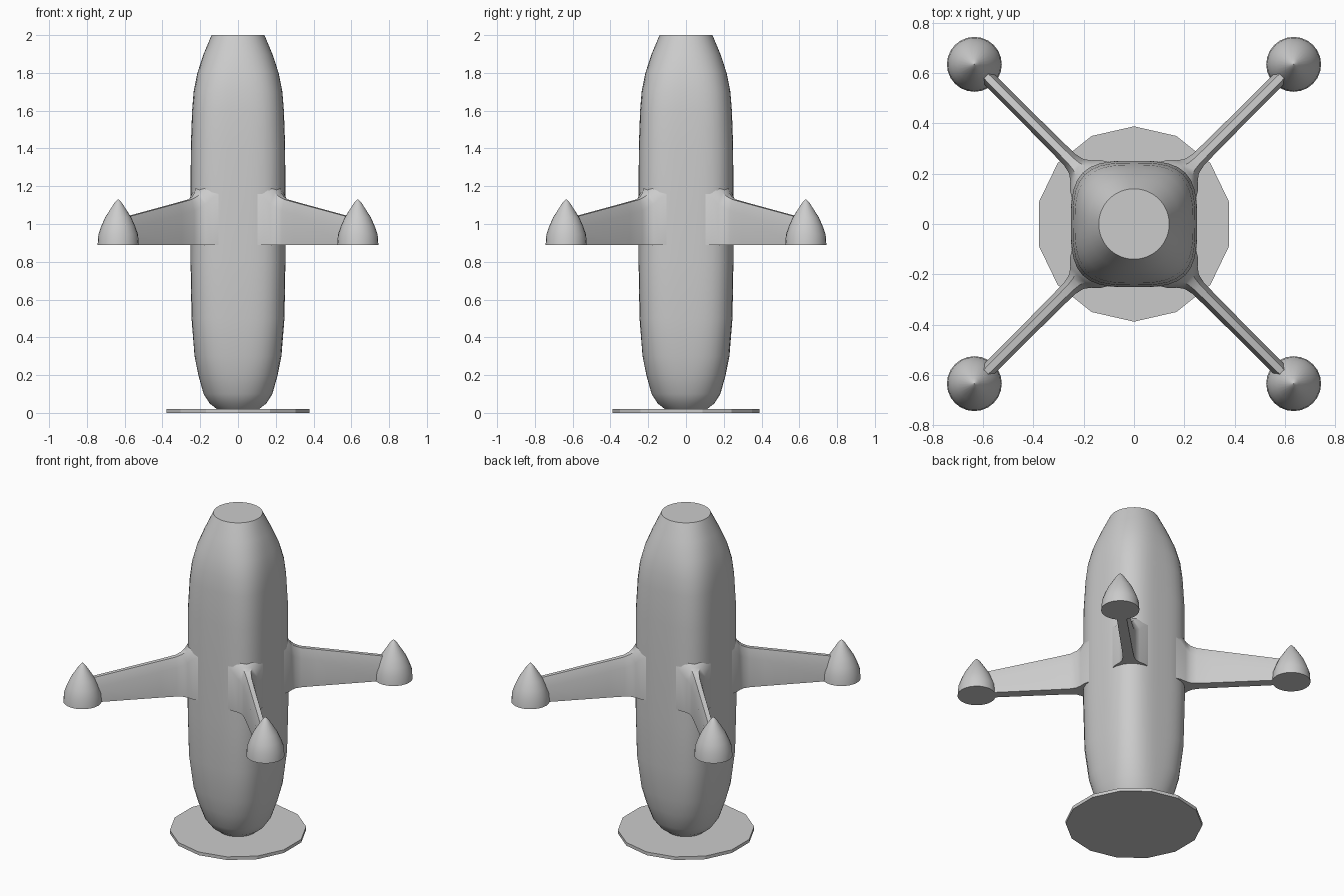
import bpy, bmesh
from math import cos, sin, pi, radians
from mathutils import Matrix

cube = bpy.data.objects.get("Cube")
if cube:
    bpy.data.objects.remove(cube, do_unlink=True)

GREY = (0.6, 0.6, 0.6, 1)
grey = bpy.data.materials.new("plain_grey")
grey.use_nodes = True
grey.diffuse_color = GREY
grey.node_tree.nodes["Principled BSDF"].inputs["Base Color"].default_value = GREY


def loft(name, rings, matrix=Matrix(), smooth=35):
    """Skin a list of equal-length closed rings and cap both ends."""
    bm = bmesh.new()
    loops = [[bm.verts.new(p) for p in ring] for ring in rings]
    n = len(loops[0])
    for a, b in zip(loops, loops[1:]):
        for i in range(n):
            j = (i + 1) % n
            bm.faces.new((a[i], a[j], b[j], b[i]))
    bm.faces.new(loops[0])
    bm.faces.new(loops[-1])
    bmesh.ops.remove_doubles(bm, verts=bm.verts, dist=1e-5)
    bmesh.ops.recalc_face_normals(bm, faces=bm.faces)
    bm.transform(matrix)
    mesh = bpy.data.meshes.new(name)
    bm.to_mesh(mesh)
    bm.free()
    mesh.materials.append(grey)
    obj = bpy.data.objects.new(name, mesh)
    bpy.context.collection.objects.link(obj)
    if smooth:
        bpy.ops.object.select_all(action='DESELECT')
        obj.select_set(True)
        bpy.context.view_layer.objects.active = obj
        bpy.ops.object.shade_smooth_by_angle(angle=radians(smooth))
    return obj


def ring(z, r, power=2, sides=48):
    """Superellipse ring: power 2 is a circle, higher is squarer."""
    pts = []
    for i in range(sides):
        t = pi / 2 + 2 * pi * i / sides
        c, s = cos(t), sin(t)
        k = r / (abs(c) ** power + abs(s) ** power) ** (1 / power)
        pts.append((k * c, k * s, z))
    return pts


# Fourteen-sided base plate
loft("base_plate", [ring(z, 0.388, sides=14) for z in (0, 0.02)], smooth=0)

# Fuselage: round at both ends, rounded square in the middle
fuselage = [(0.015, 0.105, 2), (0.05, 0.15, 2.1), (0.1, 0.182, 2.3), (0.2, 0.21, 2.6),
            (0.3, 0.23, 2.9), (0.5, 0.246, 3.3), (0.8, 0.251, 3.4), (1.4, 0.25, 3.4),
            (1.6, 0.243, 3.2), (1.7, 0.235, 3), (1.8, 0.215, 2.7), (1.9, 0.182, 2.3),
            (2, 0.14, 2)]
loft("fuselage", [ring(*s) for s in fuselage])

# Fin stations: distance from axis, half thickness, top height
FOOT = 0.89
stations = [(0.2, 0.13, 1.25), (0.275, 0.085, 1.2), (0.3, 0.058, 1.165), (0.325, 0.04, 1.145),
            (0.36, 0.032, 1.13), (0.45, 0.03, 1.112), (0.84, 0.028, 1.037)]
fin_rings = [[(d, -h, FOOT), (d, h, FOOT), (d, h, top - 0.06), (d, h * 0.45, top),
              (d, -h * 0.45, top), (d, -h, top - 0.06)] for d, h, top in stations]

# Pod profile: height, radius
pod = [(FOOT, 0.109), (0.945, 0.105), (0.99, 0.089), (1.035, 0.069), (1.11, 0.021),
       (1.125, 0.008), (1.131, 0.001)]
pod_rings = [ring(z, r, sides=24) for z, r in pod]

# Four diagonal fins with a pod on each tip
for i, corner in enumerate(("back_left", "back_right", "front_right", "front_left")):
    turn = Matrix.Rotation(pi / 4 + i * pi / 2, 4, 'Z')
    loft(corner + "_fin", fin_rings, turn, 40)
    loft(corner + "_pod", pod_rings, turn @ Matrix.Translation((0.897, 0, 0)))
